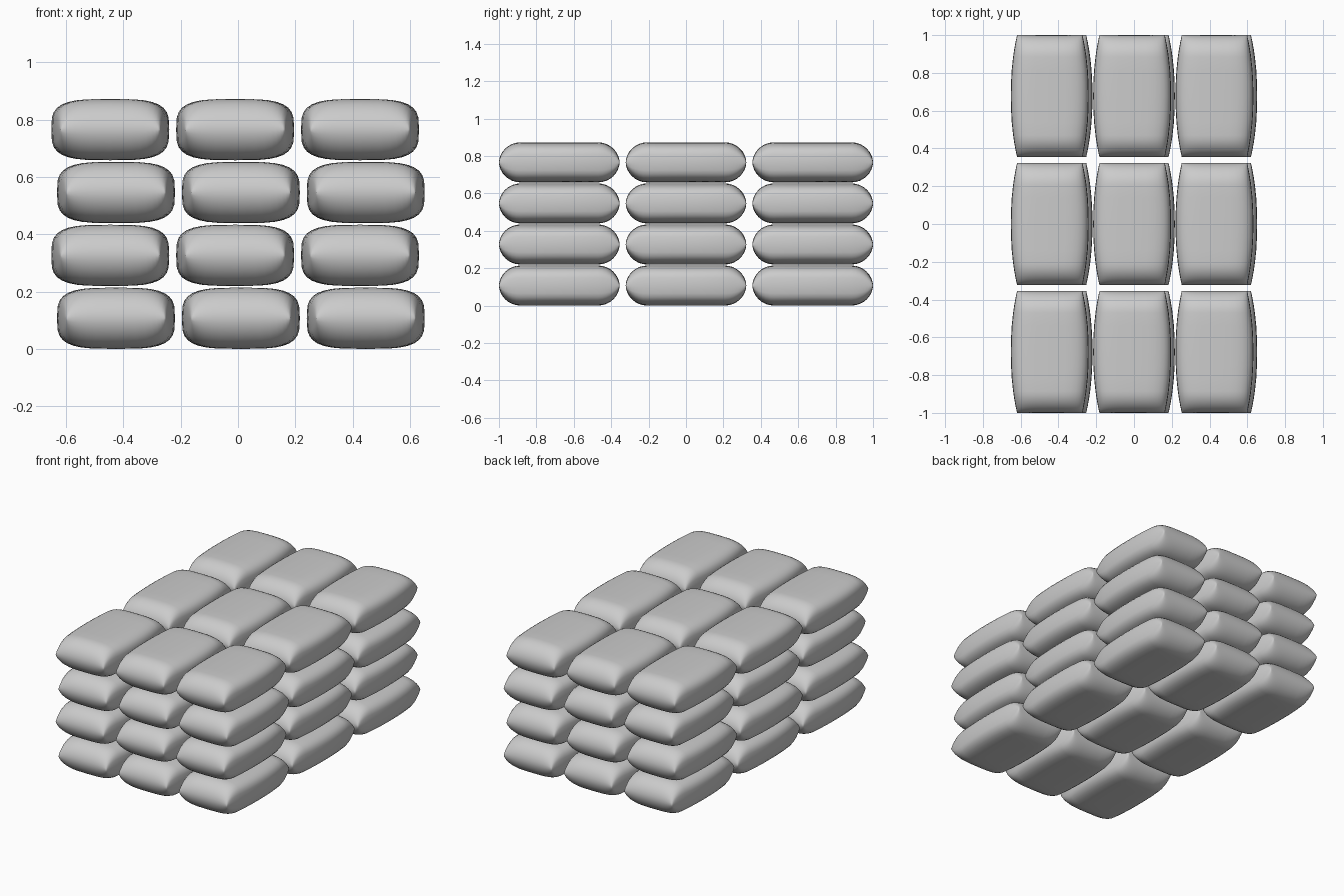
import bpy, bmesh
from math import sin, cos, pi, copysign

if "Cube" in bpy.data.objects:
    bpy.data.objects.remove(bpy.data.objects["Cube"])

HALF_W, END_W, HALF_L, HALF_H = 0.206, 0.173, 0.3225, 0.107
ROUND = 0.115          # length of the rounded end
RING = 32              # points around the sack


def section(y, n=3.5):
    """Rounded-box cross-section of the sack at y."""
    t = abs(y) / HALF_L
    w = END_W + (HALF_W - END_W) * (1 - t ** 2.3)
    s = min(1.0, (HALF_L - abs(y)) / ROUND)
    h = HALF_H * max(0.0, 1 - (1 - s) ** 2) ** 0.53
    pts = []
    for i in range(RING):
        c, d = cos(2 * pi * i / RING), sin(2 * pi * i / RING)
        pts.append((copysign(abs(c) ** (2 / n), c) * w, y,
                    copysign(abs(d) ** (2 / n), d) * h))
    return pts


def make_sack_mesh():
    # stations packed closely in the rounded ends
    ends = [HALF_L - ROUND * (1 - cos(pi / 2 * k / 8)) for k in range(9)]
    ys = [-y for y in ends] + [-0.14, -0.07, 0, 0.07, 0.14] + ends[::-1]
    bm = bmesh.new()
    rings = [[bm.verts.new(p) for p in section(y)] for y in ys]
    for a, b in zip(rings, rings[1:]):
        for i in range(RING):
            j = (i + 1) % RING
            bm.faces.new((a[i], a[j], b[j], b[i]))
    # ends close into a horizontal seam
    bmesh.ops.remove_doubles(bm, verts=bm.verts, dist=0.0002)
    bmesh.ops.recalc_face_normals(bm, faces=bm.faces)
    for f in bm.faces:
        f.smooth = True
    me = bpy.data.meshes.new("sack")
    bm.to_mesh(me)
    bm.free()
    return me


# Stack: four layers of 3 x 3 sacks, alternate layers shifted sideways
sack = make_sack_mesh()
for layer in range(4):
    shift = 0.01 if layer % 2 == 0 else -0.01
    for row in (-1, 0, 1):
        for col in (-1, 0, 1):
            ob = bpy.data.objects.new(f"sack_{layer}_{row + 1}_{col + 1}", sack)
            ob.location = (col * 0.436 + shift, row * 0.6775,
                           HALF_H + layer * 0.2195)
            bpy.context.collection.objects.link(ob)
